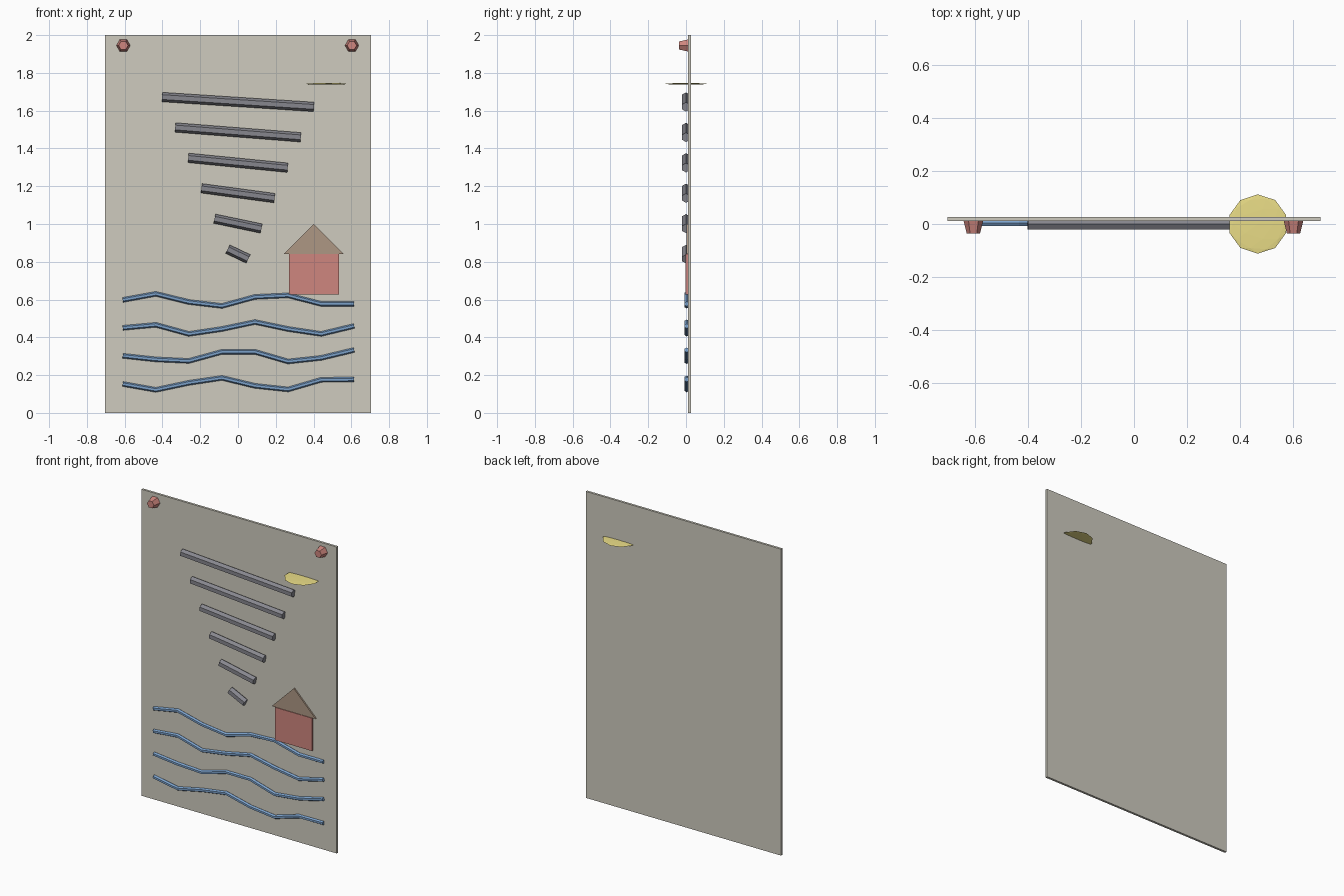
import bpy, bmesh, math
from mathutils import Vector

if "Cube" in bpy.data.objects:
    bpy.data.objects.remove(bpy.data.objects["Cube"])


def material(name, r, g, b):
    m = bpy.data.materials.new(name)
    m.diffuse_color = (r, g, b, 1)
    m.use_nodes = True
    m.node_tree.nodes["Principled BSDF"].inputs["Base Color"].default_value = m.diffuse_color
    return m


STONE = material("stone", 0.62, 0.60, 0.52)
DARK = material("dark_grey", 0.24, 0.24, 0.27)
BLUE = material("blue", 0.20, 0.36, 0.60)
RED = material("red", 0.62, 0.24, 0.21)
BROWN = material("brown", 0.42, 0.31, 0.23)
YELLOW = material("yellow", 0.82, 0.72, 0.24)


def finish(bm, name, mat):
    bmesh.ops.recalc_face_normals(bm, faces=bm.faces)
    mesh = bpy.data.meshes.new(name)
    bm.to_mesh(mesh)
    bm.free()
    mesh.materials.append(mat)
    ob = bpy.data.objects.new(name, mesh)
    bpy.context.collection.objects.link(ob)
    return ob


def plate(name, outline, y0, y1, mat):
    """Flat outline in x,z extruded from y0 back to y1."""
    bm = bmesh.new()
    face = bm.faces.new([bm.verts.new((x, y0, z)) for x, z in outline])
    ext = bmesh.ops.extrude_face_region(bm, geom=[face])
    verts = [v for v in ext["geom"] if isinstance(v, bmesh.types.BMVert)]
    bmesh.ops.translate(bm, verts=verts, vec=(0, y1 - y0, 0))
    if not any(f.normal.y < 0 and f.calc_center_median().y == y0 for f in bm.faces):
        bmesh.ops.contextual_create(bm, geom=[v for v in bm.verts if v not in verts])
    return finish(bm, name, mat)


def tube(name, path, y, radius, mat, sides=6):
    """Capped tube along a path of x,z points."""
    pts = [Vector((x, y, z)) for x, z in path]
    bm = bmesh.new()
    rings = []
    for i, p in enumerate(pts):
        t = (pts[min(i + 1, len(pts) - 1)] - pts[max(i - 1, 0)]).normalized()
        up = Vector((-t.z, 0, t.x))
        ring = []
        for k in range(sides):
            a = 2 * math.pi * k / sides
            off = up * math.cos(a) + Vector((0, 1, 0)) * math.sin(a)
            ring.append(bm.verts.new(p + off * radius))
        rings.append(ring)
    for a, b in zip(rings, rings[1:]):
        for k in range(sides):
            n = (k + 1) % sides
            bm.faces.new((a[k], a[n], b[n], b[k]))
    bm.faces.new(rings[0])
    bm.faces.new(rings[-1])
    return finish(bm, name, mat)


# Backing panel
plate("panel", [(-0.705, 0), (0.705, 0), (0.705, 2), (-0.705, 2)], 0.011, 0.026, STONE)

# House wall and roof
plate("house_wall", [(0.27, 0.628), (0.535, 0.628), (0.535, 0.842), (0.27, 0.842)], -0.002, 0.016, RED)
plate("house_roof", [(0.243, 0.842), (0.56, 0.842), (0.4015, 1.0)], 0.002, 0.016, BROWN)

# Funnel of slanted bars, shrinking downward
for i in range(6):
    half, z = 0.402 - 0.0695 * i, 1.646 - 0.161 * i
    tube(f"funnel_bar_{i + 1}", [(-half, z + 0.026), (half, z - 0.026)], 0.0, 0.025, DARK)

# Water waves
WAVES = [
    (0.598, 0.630, 0.587, 0.566, 0.614, 0.622, 0.577, 0.577),
    (0.450, 0.466, 0.418, 0.444, 0.481, 0.444, 0.418, 0.460),
    (0.302, 0.283, 0.275, 0.323, 0.323, 0.272, 0.291, 0.333),
    (0.153, 0.122, 0.159, 0.185, 0.143, 0.124, 0.175, 0.177),
]
for i, heights in enumerate(WAVES):
    path = [(-0.61 + 0.175 * k, z) for k, z in enumerate(heights)]
    tube(f"wave_{i + 1}", path, 0.004, 0.013, BLUE)

# Tapered hexagonal pegs in the top corners
for name, x in (("left_peg", -0.607), ("right_peg", 0.603)):
    bm = bmesh.new()
    rings = []
    for y, r in ((-0.036, 0.025), (0.012, 0.037)):
        rings.append([bm.verts.new((x + r * math.cos(k * math.pi / 3), y,
                                    1.945 + r * math.sin(k * math.pi / 3))) for k in range(6)])
    for k in range(6):
        n = (k + 1) % 6
        bm.faces.new((rings[0][k], rings[0][n], rings[1][n], rings[1][k]))
    bm.faces.new(rings[0])
    bm.faces.new(rings[1])
    finish(bm, name, RED)

# Flattened low-poly sun disc lying level through the panel
bm = bmesh.new()
bmesh.ops.create_icosphere(bm, subdivisions=2, radius=0.112)
bmesh.ops.scale(bm, verts=bm.verts, vec=(1, 1, 0.04))
bmesh.ops.translate(bm, verts=bm.verts, vec=(0.468, 0, 1.742))
finish(bm, "sun_disc", YELLOW)
